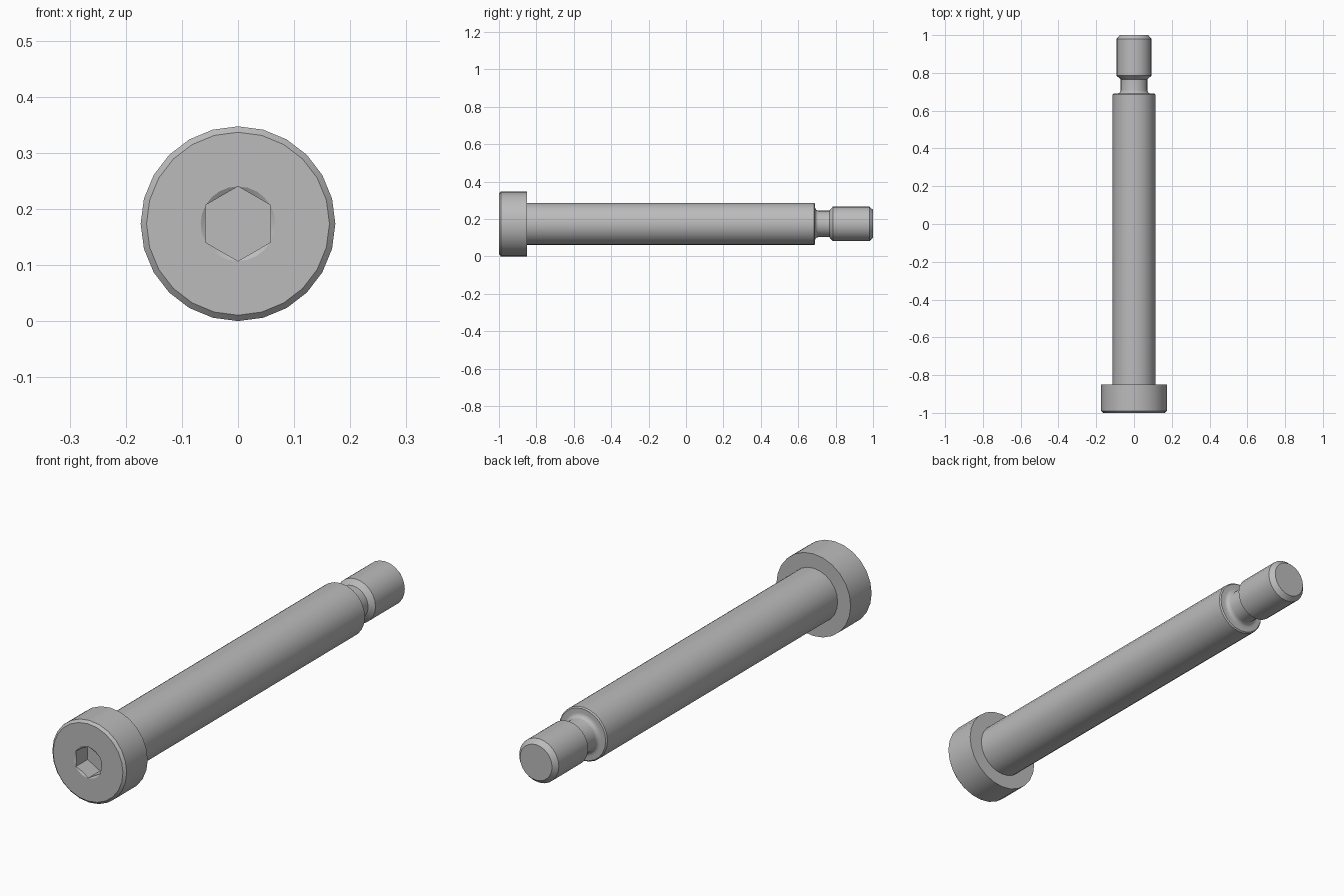
import bpy, bmesh, math

cube = bpy.data.objects.get("Cube")
if cube:
    bpy.data.objects.remove(cube, do_unlink=True)

SIDES = 24
AXIS_Z = 0.1735          # height of the bolt axis

steel = bpy.data.materials.new("grey steel")
GREY = (0.5, 0.5, 0.5, 1.0)
steel.diffuse_color = GREY
steel.use_nodes = True
steel.node_tree.nodes["Principled BSDF"].inputs["Base Color"].default_value = GREY


def circle(y, r):
    """Ring of (angle, y, radius) samples around the bolt axis."""
    return [(math.tau * i / SIDES, y, r) for i in range(SIDES)]


def hexagon(depth_at, corner):
    """Hexagonal ring with a corner at the top; depth_at maps radius to y."""
    ring = []
    for i in range(SIDES):
        a = math.tau * i / SIDES
        off = (a % (math.pi / 3)) - math.pi / 6
        r = corner * math.cos(math.pi / 6) / math.cos(off)
        ring.append((a, depth_at(r), r))
    return ring


def build(name, rings, cap_start=False, cap_end=False):
    """Skin consecutive rings into one part with smooth sides and sharp edges."""
    bm = bmesh.new()
    loops = [[bm.verts.new((r * math.sin(a), y, AXIS_Z + r * math.cos(a)))
              for a, y, r in ring] for ring in rings]
    for p, q in zip(loops, loops[1:]):
        for i in range(SIDES):
            j = (i + 1) % SIDES
            bm.faces.new((p[i], p[j], q[j], q[i]))
    if cap_start:
        bm.faces.new(loops[0][::-1])
    if cap_end:
        bm.faces.new(loops[-1])
    bmesh.ops.remove_doubles(bm, verts=bm.verts, dist=0.0002)
    bmesh.ops.recalc_face_normals(bm, faces=bm.faces)
    mesh = bpy.data.meshes.new(name)
    bm.to_mesh(mesh)
    bm.free()
    mesh.materials.append(steel)
    obj = bpy.data.objects.new(name, mesh)
    bpy.context.collection.objects.link(obj)
    bpy.ops.object.select_all(action='DESELECT')
    obj.select_set(True)
    bpy.context.view_layer.objects.active = obj
    bpy.ops.object.shade_smooth_by_angle(angle=math.radians(28))
    return obj


# Head with countersunk hex socket, from socket floor out to the underside
SOCKET = 0.0665
build("socket_head", [
    hexagon(lambda r: -0.92, SOCKET),
    hexagon(lambda r: -1.0 + 0.6 * (SOCKET - r), SOCKET),
    circle(-1.0, SOCKET),
    circle(-1.0, 0.163),
    circle(-0.99, 0.1735),
    circle(-0.85, 0.1735),
    circle(-0.85, 0.113),
], cap_start=True, cap_end=True)

# Shoulder, filleted undercut neck and chamfered end
fillet = [circle(0.69 + 0.018 * (1 - math.cos(t)) * 1.0,
                 0.071 + 0.018 * (1 - math.sin(t)))
          for t in [math.pi / 2 * k / 4 for k in range(5)]]
# fillet runs from the shoulder face (wide) to the neck (narrow)
build("shoulder_and_threaded_end", [
    circle(-0.85, 0.113),
    circle(0.685, 0.113),
    circle(0.69, 0.108),
    *fillet,
    circle(0.766, 0.071),
    circle(0.785, 0.0925),
    circle(0.98, 0.0925),
    circle(1.0, 0.075),
], cap_start=True, cap_end=True)
